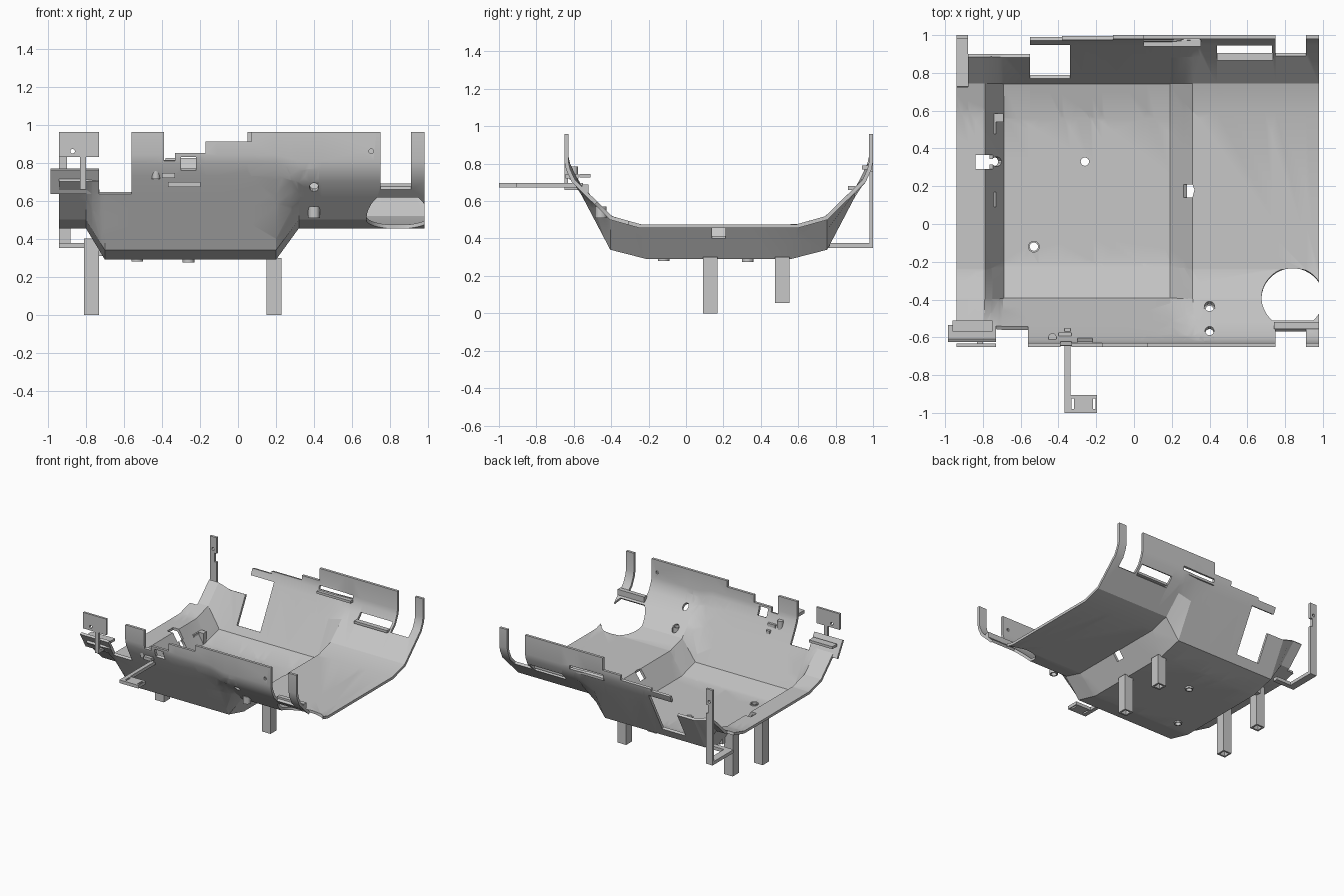
import bpy, bmesh, math
from mathutils import Matrix, Vector

cube = bpy.data.objects.get("Cube")
if cube:
    bpy.data.objects.remove(cube, do_unlink=True)

grey = bpy.data.materials.new("plain_grey")
grey.use_nodes = True
grey.diffuse_color = (0.57, 0.57, 0.57, 1)
grey.node_tree.nodes["Principled BSDF"].inputs["Base Color"].default_value = (0.57, 0.57, 0.57, 1)


def make(name, bm):
    mesh = bpy.data.meshes.new(name)
    bmesh.ops.recalc_face_normals(bm, faces=bm.faces)
    bm.to_mesh(mesh)
    bm.free()
    mesh.materials.append(grey)
    obj = bpy.data.objects.new(name, mesh)
    bpy.context.scene.collection.objects.link(obj)
    return obj


def box(name, x, y, z, tilt=0):
    bm = bmesh.new()
    bmesh.ops.create_cube(bm, size=1)
    size = Matrix.Diagonal((x[1] - x[0], y[1] - y[0], z[1] - z[0], 1))
    centre = Vector((sum(x) / 2, sum(y) / 2, sum(z) / 2))
    bm.transform(Matrix.Translation(centre) @ Matrix.Rotation(tilt, 4, 'X') @ size)
    return make(name, bm)


def rod(name, centre, radius, depth, axis='Z', sides=24):
    bm = bmesh.new()
    bmesh.ops.create_cone(bm, cap_ends=True, segments=sides, radius1=radius, radius2=radius, depth=depth)
    turn = Matrix.Rotation(math.pi / 2, 4, 'X') if axis == 'Y' else Matrix.Identity(4)
    bm.transform(Matrix.Translation(centre) @ turn)
    return make(name, bm)


def bake(obj):
    graph = bpy.context.evaluated_depsgraph_get()
    mesh = bpy.data.meshes.new_from_object(obj.evaluated_get(graph))
    obj.modifiers.clear()
    obj.data = mesh


def carve(obj, cutters):
    for cutter in cutters:
        cutter.hide_render = True
        mod = obj.modifiers.new("cut", 'BOOLEAN')
        mod.operation, mod.solver, mod.object = 'DIFFERENCE', 'EXACT', cutter
    bake(obj)
    for cutter in cutters:
        bpy.data.objects.remove(cutter, do_unlink=True)


# Tray sheet: a shallow section lofted into a deeper well
def section(deep):
    base, knee = (0.29, 0.34) if deep else (0.455, 0.50)
    rise = 0.03 if deep else 0
    half = [(0.825, 0.96), (0.825, 0.81 + rise), (0.815, 0.765 + rise),
            (0.785, 0.70 + rise), (0.58, knee), (0.385 if deep else 0.42, base)]
    pts = [(-a, z) for a, z in half] + [(a, z) for a, z in reversed(half)]
    return [(y + 0.175, z) for y, z in pts]


sheet = bmesh.new()
stations = [(-0.94, 0), (-0.8, 0), (-0.7, 1), (0.2, 1), (0.32, 0), (0.98, 0)]
rows = [[sheet.verts.new((x, y, z)) for y, z in section(deep)] for x, deep in stations]
for a, b in zip(rows, rows[1:]):
    for i in range(len(a) - 1):
        sheet.faces.new((a[i], a[i + 1], b[i + 1], b[i]))


def punch(planes):
    """Remove the sheet inside a convex region given by (point, outward normal) planes."""
    done = []

    def inside():
        return [f for f in sheet.faces
                if all((f.calc_center_median() - p).dot(n) < 0 for p, n in done)]

    for point, normal in planes:
        faces = inside()
        geom = set(faces)
        for f in faces:
            geom.update(f.edges)
            geom.update(f.verts)
        bmesh.ops.bisect_plane(sheet, geom=list(geom), dist=1e-5, plane_co=point, plane_no=normal)
        done.append((point, normal))
    bmesh.ops.delete(sheet, geom=inside(), context='FACES')


def cut(*spans):
    planes = []
    for axis, (low, high) in zip('XYZ', spans):
        n = Vector([float(axis == k) for k in 'XYZ'])
        planes += [(n * low, -n), (n * high, n)]
    punch(planes)


def drill(centre, radius, sides, limits=(), axis='Z'):
    planes = list(limits)
    for i in range(sides):
        a = i * math.tau / sides
        u, v = math.cos(a), math.sin(a)
        n = Vector((u, v, 0)) if axis == 'Z' else Vector((u, 0, v))
        planes.append((Vector(centre) + n * radius, n))
    punch(planes)


# Stepped rims
FRONT, BACK = (-0.8, -0.3), (0.7, 1.2)
for x0, x1, top in [(-1.1, -0.73, 0.70), (-0.73, -0.56, 0.635), (-0.39, -0.33, 0.81),
                    (-0.33, -0.17, 0.85), (-0.17, 0.07, 0.91), (0.75, 0.91, 0.66)]:
    cut((x0, x1), FRONT, (top, 1.2))
for x0, x1, top in [(-0.55, -0.38, 0.80), (-0.38, -0.11, 0.82), (-0.11, 0.05, 0.86)]:
    cut((x0, x1), BACK, (top, 1.2))
for x0, x1, edge in [(-1.1, -0.88, 0.73), (-0.88, -0.55, 0.9), (0.75, 0.91, 0.905)]:
    cut((x0, x1), (edge, 1.2), (0.2, 1.2))
# Windows and slots
cut((-0.55, -0.34), (0.79, 0.968), (0.2, 1.2))
cut((0.44, 0.73), (0.90, 0.965), (0.5, 1.2))
cut((0.05, 0.35), (0.9, 1.2), (0.79, 0.82))
cut((-0.30, -0.22), FRONT, (0.76, 0.83))
cut((-0.84, -0.765), (0.29, 0.365), (0.2, 0.7))
cut((0.28, 0.32), (0.14, 0.21), (0.2, 0.7))
# Round corner opening, squared off at the front
drill((0.84, -0.4, 0), 0.165, 40, [(Vector((0, -0.525, 0)), Vector((0, -1, 0)))])
# Drilled holes
for x, y, r in [(-0.745, 0.33, 0.025), (-0.26, 0.33, 0.023), (-0.53, -0.12, 0.024),
                (0.4, -0.45, 0.026), (0.4, -0.58, 0.023)]:
    drill((x, y, 0), r, 12)
drill((0.7, 0, 0.86), 0.012, 10, [(Vector((0, 0, 0)), Vector((0, 1, 0)))], 'Y')

# Thicken inwards; the sheet's normals must face down and out first
tray = make("tray_shell", sheet)
floor = max(tray.data.polygons, key=lambda p: p.area * (p.center.z < 0.3))
if floor.normal.z > 0:
    tray.data.flip_normals()
solid = tray.modifiers.new("thickness", 'SOLIDIFY')
solid.thickness, solid.offset = 0.021, -1
solid.use_even_offset = solid.use_quality_normals = True
bake(tray)
bpy.ops.object.select_all(action='DESELECT')
tray.select_set(True)
bpy.context.view_layer.objects.active = tray
bpy.ops.object.shade_smooth_by_angle(angle=math.radians(22))

# Hollow square legs
for side, x, tops in [("right", -0.77, 0.40), ("left", 0.19, 0.30)]:
    for end, y, foot in [("front", 0.13, 0), ("rear", 0.515, 0.055)]:
        leg = box(f"{end}_{side}_leg", (x - 0.039, x + 0.039), (y - 0.039, y + 0.039), (foot, tops))
        carve(leg, [box("cutter", (x - 0.025, x + 0.025), (y - 0.025, y + 0.025), (foot - 0.1, foot + 0.1))])

# Hollow bosses on the tray
for name, x, y, z, h in [("floor_boss_rear", -0.26, 0.33, 0.295, 0.04),
                         ("floor_boss_front", -0.53, -0.12, 0.30, 0.04),
                         ("slope_boss", 0.4, -0.455, 0.54, 0.06)]:
    boss = rod(name, (x, y, z), 0.031, h)
    carve(boss, [rod("cutter", (x, y, z), 0.022, 0.3)])

# Rear right post on its foot bar
post = box("rear_right_post", (-0.94, -0.88), (0.98, 1.0), (0.35, 0.96))
carve(post, [rod("cutter", (-0.91, 0.99, 0.86), 0.012, 0.2, 'Y'),
             box("cutter", (-0.9, -0.8), (0.9, 1.1), (0.76, 0.83))])
box("rear_post_bar", (-0.94, -0.88), (0.73, 1.0), (0.35, 0.377))
box("rear_post_crossbar", (-0.94, -0.745), (0.73, 0.77), (0.35, 0.377))

# Front right plate, stem and clip
plate = box("front_right_plate", (-0.94, -0.73), (-0.65, -0.632), (0.83, 0.96))
carve(plate, [rod("cutter", (-0.87, -0.64, 0.86), 0.012, 0.2, 'Y')])
box("plate_stem", (-0.832, -0.8), (-0.65, -0.632), (0.66, 0.84))
box("plate_foot", (-0.832, -0.8), (-0.65, -0.56), (0.66, 0.685))
box("side_clip", (-0.985, -0.73), (-0.59, -0.57), (0.63, 0.775), math.radians(30))
box("side_clip_lip", (-0.96, -0.75), (-0.57, -0.51), (0.725, 0.745))

# Front arm with slotted end plate
box("front_arm", (-0.367, -0.335), (-0.93, -0.55), (0.672, 0.698))
end = box("arm_end_plate", (-0.367, -0.197), (-1.0, -0.905), (0.672, 0.698))
carve(end, [box("cutter", (x, x + 0.014), (-0.98, -0.925), (0.6, 0.8)) for x in (-0.332, -0.218)])
box("arm_hook", (-0.40, -0.33), (-0.645, -0.575), (0.72, 0.745))
rod("front_peg", (-0.432, -0.6, 0.75), 0.022, 0.07)

# Rear flanges and front opening lip
box("rear_slot_flange", (0.05, 0.355), (0.94, 0.99), (0.77, 0.79))
box("rear_window_flange", (0.44, 0.735), (0.865, 0.905), (0.66, 0.68))
box("opening_lip", (0.74, 0.98), (-0.555, -0.52), (0.645, 0.69))
box("well_clip", (-0.74, -0.69), (0.54, 0.585), (0.31, 0.40))
